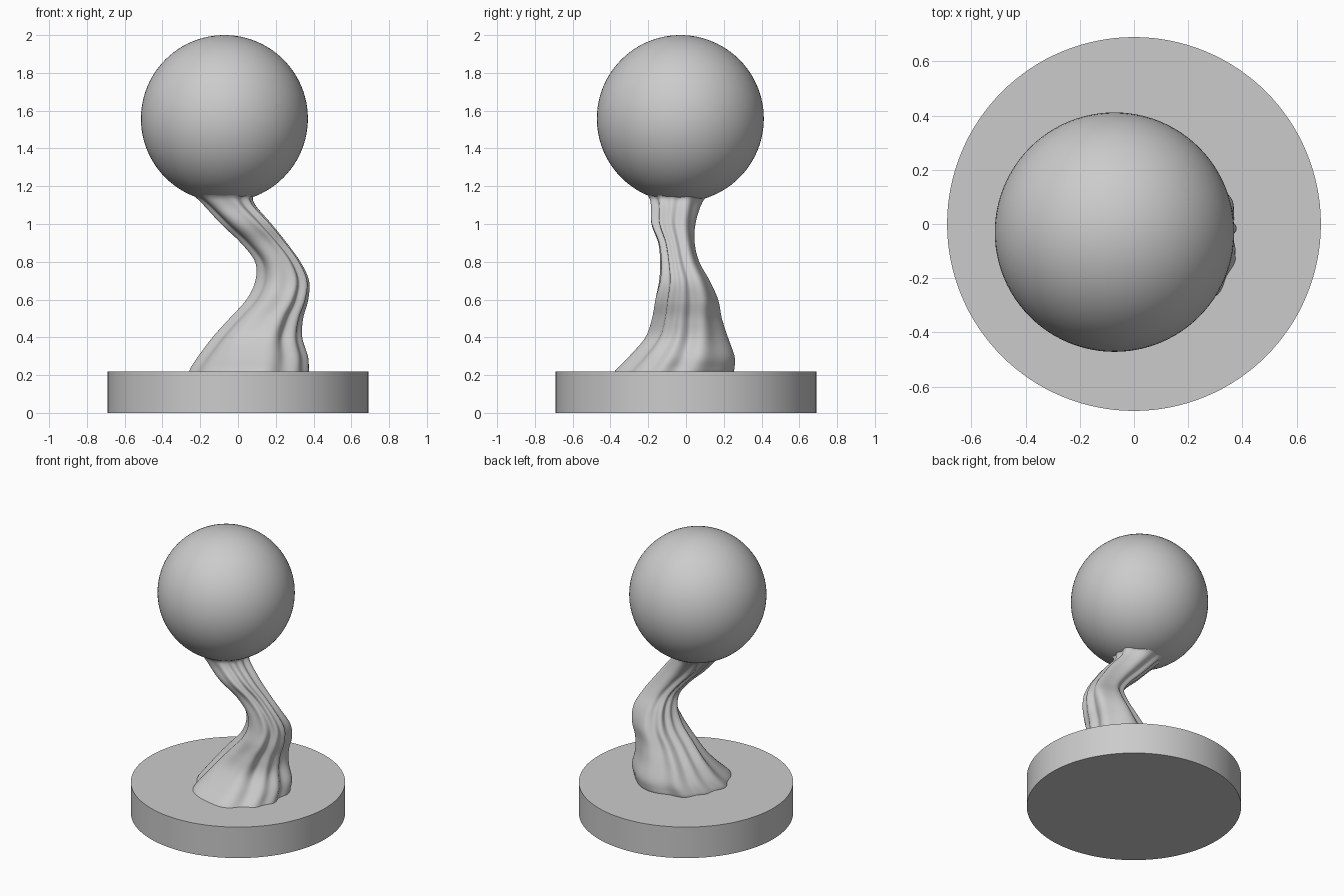
import bpy, bmesh, math

if "Cube" in bpy.data.objects:
    bpy.data.objects.remove(bpy.data.objects["Cube"])


def finish(bm, name, angle=40):
    bmesh.ops.recalc_face_normals(bm, faces=bm.faces)
    mesh = bpy.data.meshes.new(name)
    bm.to_mesh(mesh)
    bm.free()
    ob = bpy.data.objects.new(name, mesh)
    bpy.context.collection.objects.link(ob)
    bpy.ops.object.select_all(action='DESELECT')
    ob.select_set(True)
    bpy.context.view_layer.objects.active = ob
    bpy.ops.object.shade_smooth_by_angle(angle=math.radians(angle))
    return ob


# Round base plate
bpy.ops.mesh.primitive_cylinder_add(vertices=128, radius=0.69, depth=0.22, location=(0, 0, 0.11))
base = bpy.context.object
base.name = "base_disc"
bpy.ops.object.shade_smooth_by_angle(angle=math.radians(40))

# Ball on top
bpy.ops.mesh.primitive_uv_sphere_add(segments=96, ring_count=48, radius=0.442, location=(-0.072, -0.03, 1.558))
bpy.context.object.name = "ball"
bpy.ops.object.shade_smooth()

# Trunk outline: z, x min, x max, y min, y max, groove depth
KEYS = [
    (0.21, -0.260, 0.375, -0.385, 0.250, 0.04),
    (0.24, -0.250, 0.375, -0.360, 0.257, 0.05),
    (0.30, -0.210, 0.370, -0.300, 0.257, 0.06),
    (0.40, -0.135, 0.340, -0.215, 0.222, 0.08),
    (0.50, -0.045, 0.345, -0.180, 0.190, 0.09),
    (0.60, 0.045, 0.372, -0.162, 0.170, 0.10),
    (0.70, 0.092, 0.376, -0.142, 0.125, 0.10),
    (0.80, 0.090, 0.330, -0.137, 0.070, 0.10),
    (0.90, 0.015, 0.258, -0.147, 0.046, 0.10),
    (1.00, -0.090, 0.178, -0.183, 0.050, 0.10),
    (1.10, -0.182, 0.092, -0.186, 0.080, 0.08),
    (1.15, -0.236, 0.085, -0.202, 0.118, 0.04),
    (1.19, -0.305, 0.160, -0.262, 0.203, 0.01),
    (1.24, -0.360, 0.215, -0.318, 0.258, 0.0),
]


def spline(i, t):
    k = [KEYS[min(max(i + d, 0), len(KEYS) - 1)] for d in (-1, 0, 1, 2)]
    return [0.5 * (2 * b + (c - a) * t + (2 * a - 5 * b + 4 * c - d) * t * t
                   + (3 * b - a - 3 * c + d) * t ** 3) for a, b, c, d in zip(*k)]


def ring(z, x0, x1, y0, y1, depth, n=128):
    pts = []
    for j in range(n):
        a = math.tau * j / n
        w = a + 0.25 * math.sin(2 * a + 0.8) + 0.12 * math.sin(6 * z)
        r = 1 + depth * (0.65 * math.cos(9 * w) + 0.5 * math.cos(5 * w + 1.3 + 1.2 * z))
        pts.append((r * math.cos(a), r * math.sin(a)))
    xs, ys = zip(*pts)
    ax, bx, ay, by = min(xs), max(xs), min(ys), max(ys)
    # Fit the grooved ring to the outline at this height
    return [(x0 + (x - ax) / (bx - ax) * (x1 - x0), y0 + (y - ay) / (by - ay) * (y1 - y0), z)
            for x, y in pts]


# Bent, grooved trunk
bm = bmesh.new()
sections = [spline(i, t / 6) for i in range(len(KEYS) - 1) for t in range(6)] + [KEYS[-1]]
rings = [[bm.verts.new(p) for p in ring(*s)] for s in sections]
for lo, hi in zip(rings, rings[1:]):
    for j in range(len(lo)):
        k = (j + 1) % len(lo)
        bm.faces.new((lo[j], lo[k], hi[k], hi[j]))
bm.faces.new(rings[0])
bm.faces.new(rings[-1])
finish(bm, "trunk", 60)
